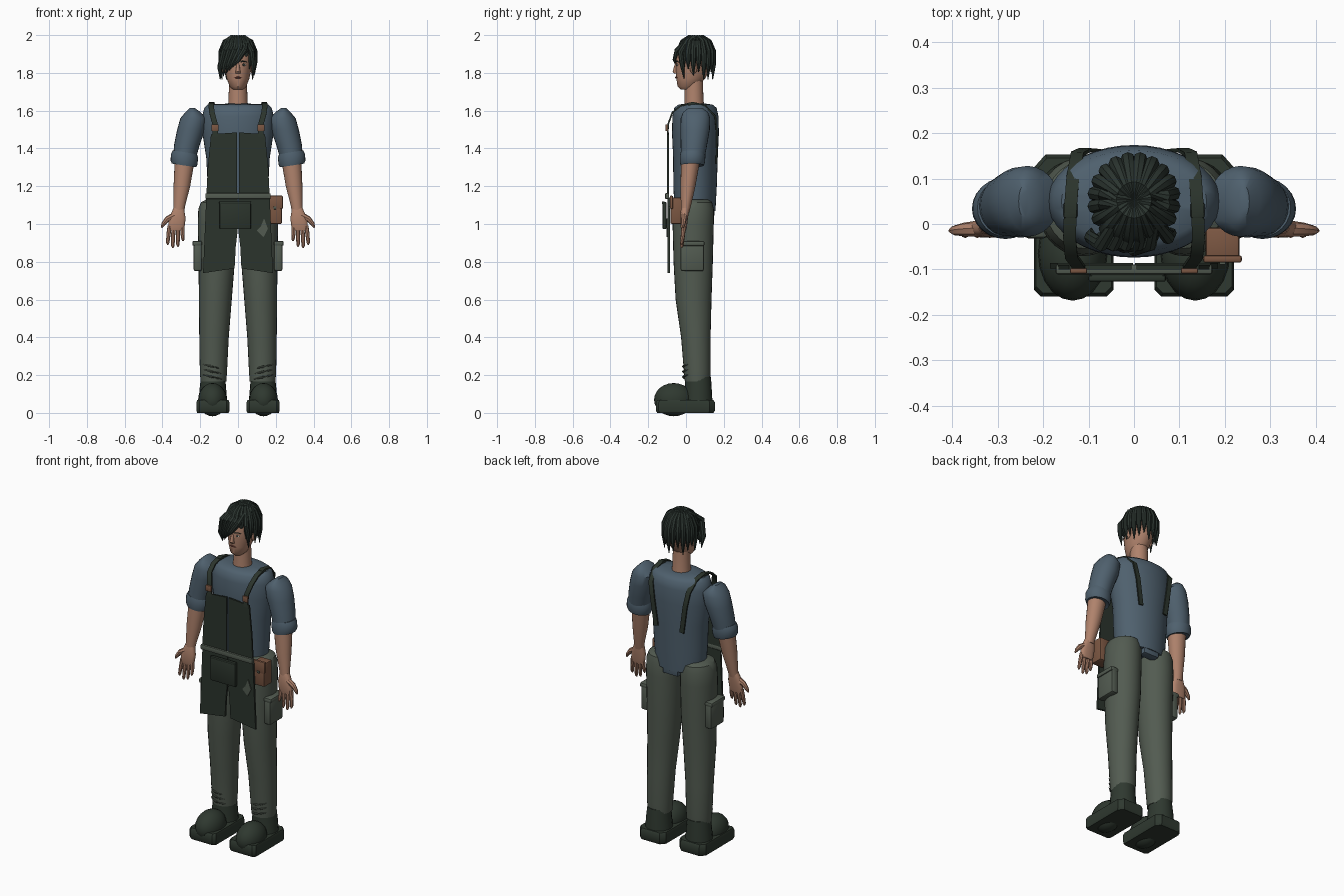
import bpy, bmesh, math
from mathutils import Vector, Matrix


def mat(name, c):
    m = bpy.data.materials.new(name)
    m.diffuse_color = (*c, 1)
    return m


SHIRT = mat("slate_blue", (0.078, 0.118, 0.155))
TROUSER = mat("grey_green", (0.085, 0.105, 0.082))
APRON = mat("dark_green", (0.024, 0.034, 0.025))
BOOT = mat("boot_green", (0.028, 0.04, 0.029))
HAIR = mat("dark_hair", (0.024, 0.035, 0.029))
SKIN = mat("skin", (0.43, 0.225, 0.15))
LEATHER = mat("leather", (0.2, 0.095, 0.055))
WHITE = mat("eye_white", (0.55, 0.5, 0.45))
LIP = mat("lip", (0.19, 0.06, 0.045))


def finish(name, bm, m, angle=40):
    bmesh.ops.recalc_face_normals(bm, faces=bm.faces[:])
    me = bpy.data.meshes.new(name)
    bm.to_mesh(me)
    bm.free()
    me.materials.append(m)
    for p in me.polygons:
        p.use_smooth = True
    me.set_sharp_from_angle(angle=math.radians(angle))
    ob = bpy.data.objects.new(name, me)
    bpy.context.collection.objects.link(ob)
    return ob


def skin_rings(bm, rings):
    vs = [[bm.verts.new(p) for p in r] for r in rings]
    n = len(vs[0])
    for a, b in zip(vs, vs[1:]):
        for i in range(n):
            bm.faces.new((a[i], a[(i + 1) % n], b[(i + 1) % n], b[i]))
    bm.faces.new(vs[0])
    bm.faces.new(vs[-1])


def loft(name, rings, m, n=24, s=1, power=1.0):
    """Stack of horizontal ellipses: x, y, z, rx, ry, tilt."""
    out = []
    for x, y, z, rx, ry, *t in rings:
        k = math.tan(t[0]) if t else 0
        ring = []
        for i in range(n):
            a = math.tau * i / n
            c, q = math.cos(a), math.sin(a)
            dx = rx * math.copysign(abs(c) ** power, c)
            dy = ry * math.copysign(abs(q) ** power, q)
            ring.append((s * (x + dx), y + dy, z + k * dx))
        out.append(ring)
    bm = bmesh.new()
    skin_rings(bm, out)
    return finish(name, bm, m)


def sweep(bm, pts, radii, n=8, flat=None):
    """Tube along a path, or a ribbon when flat=(width, thickness)."""
    pts = [Vector(p) for p in pts]
    rings = []
    for i, p in enumerate(pts):
        t = (pts[min(i + 1, len(pts) - 1)] - pts[max(i - 1, 0)]).normalized()
        u = Vector((1, 0, 0)) if abs(t.x) < 0.9 else Vector((0, 1, 0))
        u = (u - t * u.dot(t)).normalized()
        v = t.cross(u)
        if flat:
            w, h = flat
            rings.append([p + u * a * w + v * b * h for a, b in ((-1, -1), (1, -1), (1, 1), (-1, 1))])
        else:
            rings.append([p + radii[i] * (u * math.cos(math.tau * k / n) + v * math.sin(math.tau * k / n)) for k in range(n)])
    skin_rings(bm, rings)


def tubes(name, paths, m, n=8, flat=None):
    bm = bmesh.new()
    for pts, radii in paths:
        sweep(bm, pts, radii, n, flat)
    return finish(name, bm, m)


def plate(name, outline, y, t, m, s=1):
    """Outline in x, z pushed back from y by t."""
    bm = bmesh.new()
    skin_rings(bm, [[(s * x, yy, z) for x, z in outline] for yy in (y, y + t)])
    return finish(name, bm, m, 30)


def box(name, c, d, m, bevel=0.006):
    bm = bmesh.new()
    bmesh.ops.create_cube(bm, size=1, matrix=Matrix.Translation(c) @ Matrix.Diagonal((*d, 1)))
    if bevel:
        bmesh.ops.bevel(bm, geom=bm.edges[:], offset=bevel, segments=2, affect='EDGES', profile=0.5)
    return finish(name, bm, m, 30)


def ball(name, c, r, m):
    bm = bmesh.new()
    bmesh.ops.create_uvsphere(bm, u_segments=20, v_segments=12, radius=1,
                              matrix=Matrix.Translation(c) @ Matrix.Diagonal((*r, 1)))
    return finish(name, bm, m)


# Torso, neck and head
loft("shirt", [(0, .048, 1.07, .15, .108), (0, .048, 1.2, .16, .115), (0, .05, 1.35, .168, .118),
               (0, .05, 1.48, .188, .124), (0, .05, 1.57, .19, .122), (0, .05, 1.615, .178, .112),
               (0, .05, 1.632, .16, .09), (0, .05, 1.637, .06, .055)], SHIRT, 40)
box("shirt_tail", (0, .125, 1.08), (.1, .05, .08), SHIRT)
loft("neck", [(0, .045, 1.6, .055, .055), (0, .042, 1.66, .05, .05), (0, .042, 1.77, .047, .048)], SKIN)
loft("head", [(0, .003, 1.712, .026, .03), (0, .01, 1.728, .044, .055), (0, .025, 1.77, .06, .076),
              (0, .04, 1.83, .073, .095), (0, .047, 1.9, .078, .1), (0, .05, 1.95, .063, .08),
              (0, .05, 1.975, .03, .04)], SKIN, 28)

# Face details
loft("nose", [(0, -.05, 1.797, .013, .012), (0, -.058, 1.807, .013, .013), (0, -.05, 1.85, .006, .008)], SKIN, 12)
tubes("mouth", [([(-.022, -.045, 1.774), (0, -.052, 1.776), (.022, -.045, 1.774)], [.002, .006, .002])], LIP)
for s in (1, -1):
    ball("eye", (s * .03, -.046, 1.843), (.013, .004, .006), WHITE)
    ball("iris", (s * .03, -.049, 1.843), (.006, .003, .006), HAIR)
    tubes("eyebrow", [([(s * .013, -.053, 1.858), (s * .03, -.05, 1.863), (s * .048, -.037, 1.857)], [.003, .004, .002])], HAIR)
    ball("ear", (s * .076, .04, 1.825), (.012, .02, .03), SKIN)

# Hair: drooping tapered locks around the crown, then a swept fringe
locks = []
N = 20
for i in range(N):
    a = math.tau * (i + .5) / N
    f = abs((a + math.pi) % math.tau - math.pi)
    tip = 1.875 if f < .6 else 1.82 if f < 1.1 else 1.765 + .02 * (i % 3)
    dx, dy = math.sin(a), -math.cos(a)
    prof = [(.0, 1.98), (.4, 1.99), (.75, 1.965), (.97, 1.915), (1.0, (1.915 + tip) / 2), (.96, tip)]
    locks.append(([(dx * .09 * r, .053 + dy * .093 * r, z) for r, z in prof],
                  [.007, .011, .0155, .0165, .013, .002]))
tubes("hair", locks, HAIR)
fringe = []
for k in range(5):
    fringe.append(([(.045 - .022 * k, .0, 1.965), (.035 - .027 * k, -.045, 1.92),
                    (.0 - .024 * k, -.057 + .007 * k, 1.87 - .01 * k), (-.03 - .016 * k, -.05 + .01 * k, 1.83 - .016 * k)],
                   [.012, .016, .014, .002]))
fringe.append(([(.05, .0, 1.96), (.075, -.03, 1.91), (.082, -.02, 1.84), (.078, -.01, 1.77)], [.012, .015, .012, .002]))
tubes("hair_fringe", fringe, HAIR)

for s in (1, -1):
    # Arms with rolled sleeves
    loft("sleeve", [(.285, .035, 1.34, .06, .062), (.27, .042, 1.42, .068, .07), (.248, .048, 1.5, .074, .078),
                    (.235, .05, 1.56, .07, .078), (.238, .05, 1.592, .04, .066), (.242, .05, 1.615, .012, .035)], SHIRT, 24, s)
    loft("sleeve_cuff", [(.285, .033, 1.315, .05, .05, .15), (.286, .033, 1.31, .064, .062, .15), (.286, .034, 1.325, .071, .066, .15),
                         (.283, .035, 1.36, .072, .068, .15), (.281, .036, 1.38, .064, .064, .15)], SHIRT, 24, s)
    loft("forearm", [(.315, -.005, 1.06, .029, .022), (.31, 0, 1.1, .031, .027), (.297, .01, 1.2, .044, .04),
                     (.282, .025, 1.34, .053, .05)], SKIN, 20, s)
    # Hands
    loft("palm", [(.328, -.012, .965, .038, .012), (.326, -.012, .985, .043, .017), (.322, -.01, 1.03, .045, .02),
                  (.316, -.006, 1.07, .032, .022), (.314, -.004, 1.085, .028, .02)], SKIN, 20, s, .8)
    fingers = []
    for k, tip in enumerate((.91, .88, .873, .89)):
        x = .295 + .022 * k
        fingers.append(([(s * x, -.012, .99), (s * (x + .003 * k - .002), -.016, .945),
                         (s * (x + .005 * k - .004), -.022, tip + .012), (s * (x + .005 * k - .004), -.024, tip)],
                        [.012, .011, .009, .004]))
    fingers.append(([(s * .335, -.01, 1.045), (s * .375, -.012, 1.025), (s * .395, -.014, 1.0), (s * .405, -.015, .98)],
                    [.019, .015, .011, .004]))
    tubes("fingers", fingers, SKIN)

    # Trouser legs
    loft("trouser_leg", [(.13, .06, .165, .068, .066), (.13, .06, .22, .072, .071), (.127, .052, .4, .078, .078),
                         (.12, .04, .6, .087, .095), (.113, .038, .8, .096, .104), (.113, .038, 1.0, .1, .109),
                         (.112, .04, 1.08, .098, .107), (.11, .042, 1.115, .086, .096), (.108, .045, 1.13, .06, .07)],
         TROUSER, 28, s)
    box("cargo_pocket", (s * .213, .033, .825), (.045, .125, .15), TROUSER, .012)
    box("cargo_flap", (s * .216, .033, .897), (.052, .13, .028), TROUSER, .01)
    tubes("hem_creases", [([(s * (.135 + .055 * t), .06 - .075 * math.cos(t * .9), z + .012 * t) for t in (-.9, -.4, 0, .4, .9)],
                           [.002, .005, .006, .005, .002]) for z in (.19, .218, .245)], TROUSER)

    # Boots
    loft("boot_shaft", [(.133, .066, .06, .076, .074), (.133, .066, .13, .07, .07), (.132, .064, .19, .064, .068)], BOOT, 20, s)
    ball("boot_toe", (s * .135, -.065, .07), (.076, .104, .088), BOOT)
    bm = bmesh.new()
    outline = [(.06, -.16), (.205, -.16), (.22, -.145), (.22, .125), (.195, .153), (.07, .153), (.045, .125), (.045, -.145)]
    skin_rings(bm, [[(s * (.1325 + (x - .1325) * k), y * k, z) for x, y in outline]
                    for z, k in ((0, .95), (.012, 1), (.055, 1), (.068, .95))])
    finish("boot_sole", bm, BOOT, 35)

    # Apron halves, straps and buckles
    plate("apron_bib", [(.006, 1.14), (.168, 1.14), (.16, 1.3), (.143, 1.475), (.006, 1.485)], -.1, .01, APRON, s)
    plate("apron_skirt", [(.002, 1.14), (.168, 1.14), (.185, .74), (.018, .765), (.012, .88), (.002, .965)], -.098, .012, APRON, s)
    tubes("apron_strap", [([(s * .12, -.098, 1.46), (s * .122, -.094, 1.53), (s * .138, -.072, 1.59), (s * .142, -.03, 1.625),
                            (s * .14, .035, 1.643), (s * .135, .1, 1.628), (s * .125, .155, 1.57),
                            (s * .108, .163, 1.48), (s * .085, .161, 1.32)], None)], APRON, 4, (.014, .004))
    box("shoulder_loop", (s * .14, .03, 1.635), (.03, .035, .018), APRON, .004)
    box("strap_buckle", (s * .122, -.103, 1.51), (.038, .012, .036), LEATHER, .004)

# Belt, front pocket and patch
box("belt", (0, -.1, 1.148), (.345, .022, .03), TROUSER, .005)
box("front_pocket", (-.015, -.114, 1.045), (.165, .02, .145), APRON, .005)
box("front_pocket_hem", (-.015, -.12, 1.112), (.17, .014, .014), APRON, .004)
plate("apron_patch", [(.1, .965), (.135, .93), (.158, .975), (.138, 1.03), (.12, .985)], -.103, .006, TROUSER)

# Side pouch
box("pouch", (.195, -.045, 1.07), (.075, .075, .14), LEATHER, .008)
box("pouch_flap", (.195, -.077, 1.115), (.085, .016, .07), LEATHER, .005)
box("pouch_stud", (.195, -.087, 1.085), (.014, .006, .014), TROUSER, .002)
